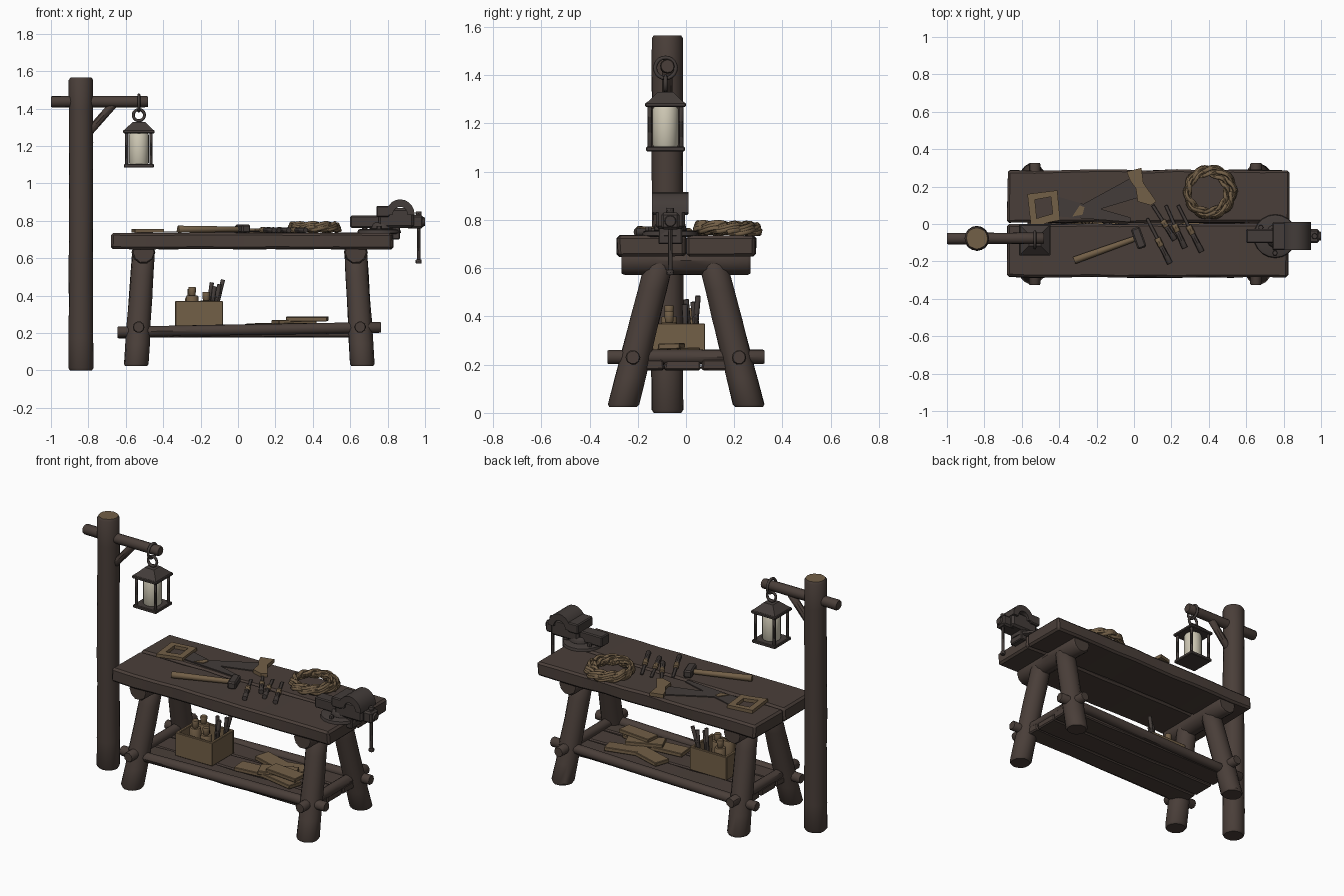
import bpy, bmesh, math, random
from mathutils import Vector, Matrix, Euler

random.seed(4)
if "Cube" in bpy.data.objects:
    bpy.data.objects.remove(bpy.data.objects["Cube"])


def material(name, rgb):
    m = bpy.data.materials.new(name)
    m.use_nodes = True
    m.diffuse_color = (*rgb, 1)
    m.node_tree.nodes["Principled BSDF"].inputs["Base Color"].default_value = (*rgb, 1)
    return m


WOOD = material("dark wood", (0.068, 0.049, 0.041))
TAN = material("tan wood", (0.17, 0.115, 0.063))
IRON = material("dark iron", (0.056, 0.045, 0.041))
GLASS = material("cream glass", (0.62, 0.58, 0.46))


def finish(name, bm, *mats, angle=40):
    bmesh.ops.recalc_face_normals(bm, faces=bm.faces)
    me = bpy.data.meshes.new(name)
    bm.to_mesh(me)
    bm.free()
    ob = bpy.data.objects.new(name, me)
    bpy.context.collection.objects.link(ob)
    for m in mats:
        me.materials.append(m)
    bpy.ops.object.select_all(action='DESELECT')
    bpy.context.view_layer.objects.active = ob
    ob.select_set(True)
    bpy.ops.object.shade_smooth_by_angle(angle=math.radians(angle))
    return ob


def box(name, loc, size, mat, rot=(0, 0, 0), bevel=0.006, cuts=0, jitter=0):
    """Bevelled block; long planks get cuts along x and wavering edges."""
    bm = bmesh.new()
    bmesh.ops.create_cube(bm, size=1, matrix=Matrix.Diagonal((*size, 1)))
    if cuts:
        long_edges = [e for e in bm.edges if abs(e.verts[0].co.x - e.verts[1].co.x) > size[0] / 2]
        bmesh.ops.subdivide_edges(bm, edges=long_edges, cuts=cuts)
        for v in bm.verts:
            v.co += Vector((random.uniform(-1, 1), random.uniform(-1, 1), random.uniform(-.4, .4))) * jitter
    if bevel:
        sharp = [e for e in bm.edges if e.calc_face_angle(0) > 1]
        bmesh.ops.bevel(bm, geom=sharp, offset=bevel, segments=1, affect='EDGES')
    bm.transform(Matrix.Translation(loc) @ Euler(rot).to_matrix().to_4x4())
    return finish(name, bm, mat, angle=25)


def rod(name, a, b, r1, r2, mat, n=14, flat=False, rings=1, jitter=0, cap=None):
    """Round bar from a to b with chamfered ends; flat keeps the ends level."""
    a, b = Vector(a), Vector(b)
    d = b - a
    q = Matrix.Identity(3) if flat else d.to_track_quat('Z', 'Y').to_matrix()
    c = min(.2 * min(r1, r2) / d.length, .2)
    ts = [0, c] + [i / (rings + 1) for i in range(1, rings + 1)] + [1 - c, 1]
    bm = bmesh.new()
    loops = []
    for k, t in enumerate(ts):
        r = (r1 + (r2 - r1) * t) * (.88 if k in (0, len(ts) - 1) else 1)
        ring = []
        for i in range(n):
            rr = r * (1 + random.uniform(-jitter, jitter))
            w = 2 * math.pi * i / n
            ring.append(bm.verts.new(a + d * t + q @ Vector((math.cos(w) * rr, math.sin(w) * rr, 0))))
        loops.append(ring)
    for lo, hi in zip(loops, loops[1:]):
        for i in range(n):
            bm.faces.new((lo[i], lo[(i + 1) % n], hi[(i + 1) % n], hi[i]))
    bm.faces.new(loops[0])
    bm.faces.new(loops[-1]).material_index = 1 if cap else 0
    return finish(name, bm, mat, *([cap] if cap else []))


def plate(name, pts, thick, mat, loc, rot=(0, 0, 0), inner=None):
    """Flat outline extruded along its own z; inner gives a matching hole."""
    bm = bmesh.new()
    out = [bm.verts.new((x, y, 0)) for x, y in pts]
    if inner:
        ins = [bm.verts.new((x, y, 0)) for x, y in inner]
        n = len(out)
        faces = [bm.faces.new((out[i], out[(i + 1) % n], ins[(i + 1) % n], ins[i])) for i in range(n)]
    else:
        faces = [bm.faces.new(out)]
    res = bmesh.ops.extrude_face_region(bm, geom=faces)
    bmesh.ops.translate(bm, verts=[g for g in res['geom'] if isinstance(g, bmesh.types.BMVert)], vec=(0, 0, thick))
    bm.transform(Matrix.Translation(loc) @ Euler(rot).to_matrix().to_4x4())
    return finish(name, bm, mat)


def tube(name, pts, r, mat, cyclic=False, res=2):
    """Round tube along a path, turned into a mesh."""
    cu = bpy.data.curves.new(name, 'CURVE')
    cu.dimensions, cu.bevel_depth, cu.bevel_resolution, cu.use_fill_caps = '3D', r, res, True
    sp = cu.splines.new('POLY')
    sp.points.add(len(pts) - 1)
    for p, co in zip(sp.points, pts):
        p.co = (*co, 1)
    sp.use_cyclic_u = cyclic
    ob = bpy.data.objects.new(name, cu)
    bpy.context.collection.objects.link(ob)
    cu.materials.append(mat)
    bpy.ops.object.select_all(action='DESELECT')
    bpy.context.view_layer.objects.active = ob
    ob.select_set(True)
    bpy.ops.object.convert(target='MESH')
    bpy.ops.object.shade_smooth_by_angle(angle=math.radians(60))


def circle(c, r, u, v, n=20):
    return [Vector(c) + r * (math.cos(2 * math.pi * i / n) * Vector(u) + math.sin(2 * math.pi * i / n) * Vector(v))
            for i in range(n)]


# Lantern post
PY = -.077
rod("post", (-.84, PY, 0), (-.84, PY, 1.565), .066, .064, WOOD, 16, rings=8, jitter=.03, cap=TAN)
rod("post_arm", (-1, PY, 1.437), (-.48, PY, 1.437), .031, .03, WOOD, 12, rings=4, jitter=.04)
rod("post_brace", (-.81, PY, 1.26), (-.66, PY, 1.43), .022, .022, WOOD, 8)

# Lantern
LX, LY = -.53, -.085
tube("lantern_hook", circle((LX, LY, 1.43), .043, (0, 1, 0), (0, 0, 1)), .008, IRON, True)
tube("lantern_ring", circle((LX, LY, 1.365), .03, (1, 0, 0), (0, 0, 1)), .008, IRON, True)
box("lantern_base", (LX, LY, 1.094), (.16, .16, .02), IRON, bevel=.004)
box("lantern_eave", (LX, LY, 1.277), (.168, .168, .018), IRON, bevel=.004)
bm = bmesh.new()
bmesh.ops.create_cone(bm, cap_ends=True, segments=4, radius1=.112, radius2=.045, depth=.045,
                      matrix=Matrix.Translation((LX, LY, 1.307)) @ Matrix.Rotation(math.pi / 4, 4, 'Z'))
finish("lantern_roof", bm, IRON)
rod("lantern_glass", (LX, LY, 1.1), (LX, LY, 1.27), .053, .053, GLASS, 20)
for sx in (-1, 1):
    for sy in (-1, 1):
        rod("lantern_bar", (LX + sx * .065, LY + sy * .065, 1.1), (LX + sx * .065, LY + sy * .065, 1.27),
            .009, .009, IRON, 8)

# Bench top planks
box("top_plank_front", (.075, -.143, .692), (1.505, .282, .086), WOOD, bevel=.012, cuts=9, jitter=.005)
box("top_plank_back", (.075, .147, .692), (1.505, .282, .086), WOOD, bevel=.012, cuts=9, jitter=.005)

# Trestles: cross log, splayed legs, pegs
for side, top_x, foot_x in (("right", -.505, -.545), ("left", .63, .665)):
    rod("cross_log_" + side, (top_x, -.267, .632), (top_x, .267, .632), .063, .063, WOOD, 10, rings=3, jitter=.03)
    for s in (-1, 1):
        rod("leg_" + side, (foot_x, s * .262, .024), (top_x, s * .11, .63), .066, .06, WOOD, 14,
            flat=True, rings=4, jitter=.03)
    mid_x = foot_x + (top_x - foot_x) * .35
    rod("stretcher_" + side, (mid_x, -.325, .232), (mid_x, .325, .232), .031, .031, WOOD, 10, rings=3, jitter=.04)
for s in (-1, 1):
    rod("long_stretcher", (-.645, s * .22, .203 - .003 * s), (.765, s * .22, .23), .03, .03, WOOD, 10,
        rings=5, jitter=.04)

# Lower shelf
for y, w in ((-.155, .125), (-.015, .145), (.14, .145)):
    box("shelf_plank", (.06, y, .2), (1.24, w, .046), WOOD, bevel=.007, cuts=7, jitter=.005)

# Tool crate with bottles and rods
CX, CY, CZ = -.208, -.03, .298
for s in (-1, 1):
    box("crate_side", (CX, CY + s * .1, CZ), (.255, .018, .145), TAN, bevel=.003)
    box("crate_end", (CX + s * .118, CY, CZ), (.018, .2, .145), TAN, bevel=.003)
box("crate_floor", (CX, CY, .235), (.24, .2, .015), TAN, bevel=0)
for x, y, h in ((-.245, -.07, .4), (-.25, .02, .39), (-.17, -.07, .375)):
    rod("bottle", (x, y, .24), (x, y, h), .036, .033, TAN, 12)
    rod("bottle_neck", (x, y, h), (x, y, h + .045), .018, .021, TAN, 10)
for x, y, tx, ty, h in ((-.17, .02, -.14, 0, .47), (-.14, .03, -.08, .05, .485), (-.15, .0, -.125, -.005, .45),
                        (-.13, .05, -.1, .03, .46)):
    rod("crate_rod", (x, y, .24), (tx, ty, h), .011, .012, IRON, 8)

# Loose boards
for x, y, z, l, w, a in ((.17, -.06, .24, .24, .1, .1), (.36, -.08, .24, .22, .1, -.2), (.2, .08, .24, .25, .1, -.3),
                         (.37, .09, .24, .2, .09, .25), (.3, -.03, .258, .22, .1, .4), (.37, -.06, .276, .22, .09, -.1)):
    box("loose_board", (x, y, z), (l, w, .024), TAN, (random.uniform(-.06, .06), 0, a), bevel=.003)

# Rope coil: two twisted strands wound in stacked turns
for k in range(2):
    path = []
    for i in range(481):
        t = i / 480
        w = 2 * math.pi * 6 * t
        turn = 6 * t
        r = .12 + .016 * math.cos(math.pi * turn) - .012 * t
        tw = w * 5 + k * math.pi
        r += .009 * math.cos(tw)
        path.append((.4 + r * math.cos(w), .17 + r * math.sin(w), .749 + .033 * t + .008 * math.sin(tw)))
    tube("rope_strand", path, .0105, TAN, res=1)

# Saws
Z = .737
plate("saw_handle", [(-.57, .16), (-.41, .18), (-.395, .02), (-.45, .01), (-.55, -.02)], .02, TAN, (0, 0, Z),
      inner=[(-.53, .13), (-.445, .145), (-.435, .055), (-.47, .045), (-.52, .03)])
plate("saw_blade", [(-.42, .15), (-.4, .04), (-.02, .01), (-.02, .035)], .006, IRON, (0, 0, Z))
plate("back_saw_handle", [(-.04, .28), (.04, .3), (.05, .22), (.12, .12), (.09, .1), (.02, .12), (.01, .19), (-.02, .23)],
      .022, TAN, (0, 0, Z))
plate("back_saw_blade", [(-.01, .25), (.02, .14), (-.28, .05), (-.32, .08)], .006, IRON, (0, 0, Z))
plate("back_saw_tip", [(-.33, .04), (-.29, .1), (-.265, .09), (-.275, .05)], .01, TAN, (0, 0, Z))

# Hammer
rod("hammer_handle", (-.32, -.195, .755), (0, -.08, .755), .02, .015, TAN, 10)
box("hammer_head", (.025, -.075, .757), (.05, .115, .045), IRON, (0, 0, .35), bevel=.008)

# Chisels
for x, y, a, l in ((.07, .03, -1.1, .27), (.1, .1, -1.0, .22), (.17, .1, -1.15, .25), (.235, .1, -1.1, .28)):
    d = Vector((math.cos(a), math.sin(a), 0))
    p = Vector((x, y, .75))
    rod("chisel_handle", p + d * l * .5, p + d * l, .013, .016, IRON, 8)
    rod("chisel_collar", p + d * l * .44, p + d * l * .62, .0165, .0165, TAN, 8)
    box("chisel_blade", p + d * l * .25 - Vector((0, 0, .006)), (l * .5, .018, .008), IRON, (0, 0, a), bevel=.002)

# Bench vise
VY = -.065
rod("vise_base", (.755, VY, .73), (.755, VY, .757), .118, .112, IRON, 20)
for a in range(3):
    w = a * 2.1 + .5
    rod("vise_bolt", (.755 + .09 * math.cos(w), VY + .09 * math.sin(w), .75),
        (.755 + .09 * math.cos(w), VY + .09 * math.sin(w), .773), .014, .014, IRON, 6)
rod("vise_neck", (.77, VY, .75), (.77, VY, .79), .07, .06, IRON, 16)
box("vise_slide", (.7, VY, .795), (.2, .075, .065), IRON, bevel=.006)
box("vise_body", (.845, VY, .815), (.19, .12, .105), IRON, bevel=.012)
box("vise_fixed_jaw", (.775, VY, .85), (.07, .15, .06), IRON, bevel=.006)
arc = [(math.cos(math.pi * i / 10), math.sin(math.pi * i / 10)) for i in range(11)]
plate("vise_arch", [(.078 * x, .085 * y) for x, y in arc] + [(-.04 * x, .045 * y) for x, y in arc], .15, IRON,
      (.867, VY + .075, .83), (math.pi / 2, 0, 0))
box("vise_nose", (.945, VY, .795), (.09, .075, .07), IRON, bevel=.01)
rod("vise_screw", (.9, VY, .795), (1, VY, .795), .027, .024, IRON, 12)
box("vise_clamp", (.845, VY, .735), (.04, .1, .07), IRON, bevel=.005)
rod("vise_handle", (.966, VY, .575), (.966, VY, .845), .01, .01, IRON, 8)
for z in (.572, .83):
    rod("vise_handle_knob", (.966, VY, z), (.966, VY, z + .02), .016, .016, IRON, 8)
